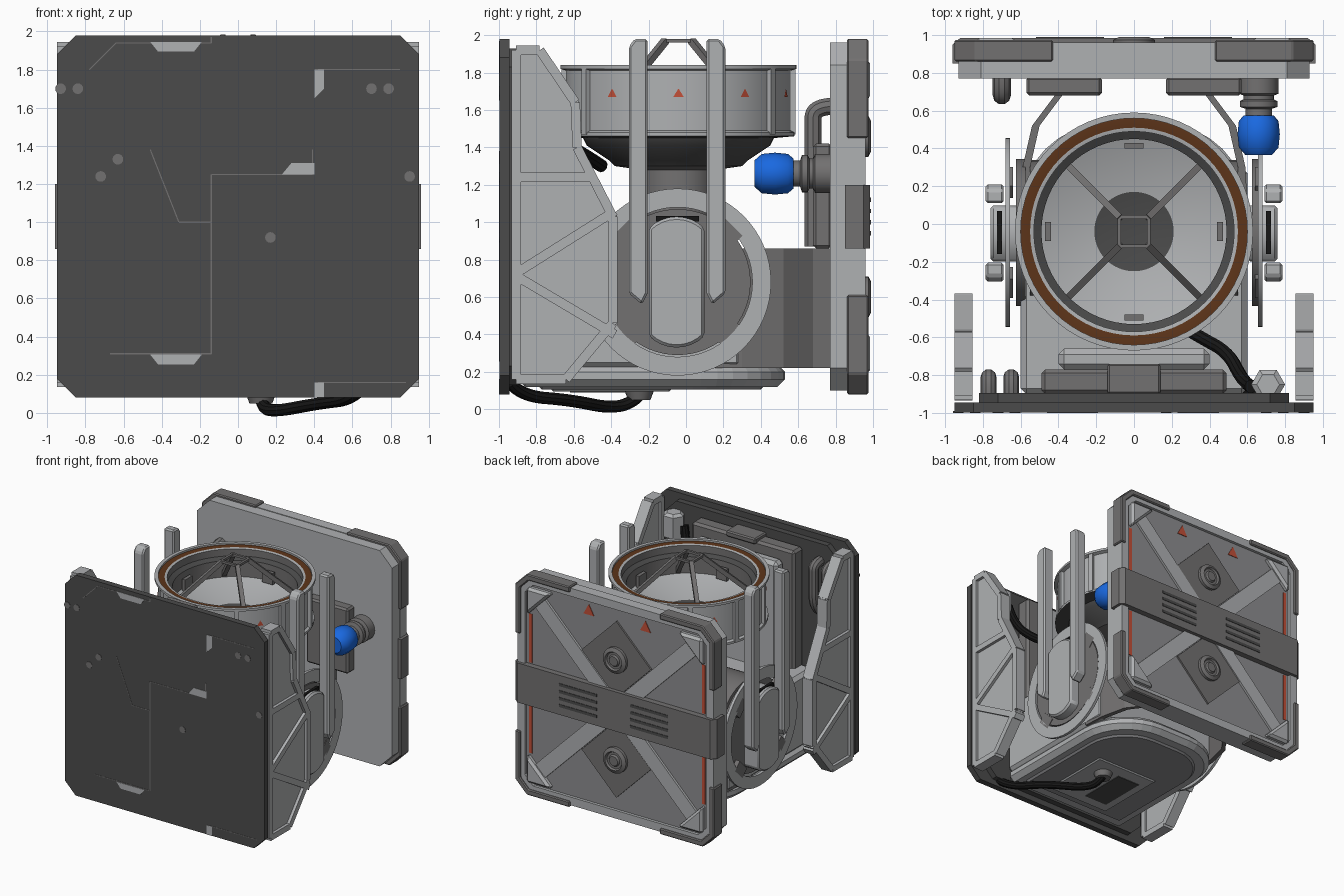
import bpy, bmesh, math
from mathutils import Vector, Matrix

if "Cube" in bpy.data.objects:
    bpy.data.objects.remove(bpy.data.objects["Cube"])

COLOURS = {"light_grey": (.43, .44, .45), "mid_grey": (.27, .27, .28), "steel": (.17, .165, .165),
           "charcoal": (.07, .07, .07), "black": (.008, .008, .008), "blue": (.01, .14, .75),
           "rust_brown": (.11, .035, .01), "orange_red": (.55, .08, .04)}
MATS = {}
for key, rgb in COLOURS.items():
    m = bpy.data.materials.new(key)
    m.use_nodes = True
    m.diffuse_color = (*rgb, 1)
    m.node_tree.nodes["Principled BSDF"].inputs["Base Color"].default_value = (*rgb, 1)
    MATS[key] = m
SIDES = (("left", 1), ("right", -1))


def finish(name, bm, colours, smooth=False, bevel=0):
    bmesh.ops.recalc_face_normals(bm, faces=bm.faces)
    mesh = bpy.data.meshes.new(name)
    bm.to_mesh(mesh)
    bm.free()
    ob = bpy.data.objects.new(name, mesh)
    bpy.context.collection.objects.link(ob)
    for c in colours:
        mesh.materials.append(MATS[c])
    if bevel:
        mod = ob.modifiers.new("edge_bevel", "BEVEL")
        mod.width, mod.segments = bevel, 1
    if smooth:
        bpy.ops.object.select_all(action="DESELECT")
        ob.select_set(True)
        bpy.context.view_layer.objects.active = ob
        bpy.ops.object.shade_smooth_by_angle(angle=math.radians(35))
    return ob


def prism(name, outline, axis, a, b, colour, bevel=0, smooth=False):
    """Extrude a flat outline along x, y or z from a to b."""
    place = {"x": lambda u, v: (a, u, v), "y": lambda u, v: (u, a, v), "z": lambda u, v: (u, v, a)}[axis]
    bm = bmesh.new()
    face = bm.faces.new([bm.verts.new(place(u, v)) for u, v in outline])
    new = bmesh.ops.extrude_face_region(bm, geom=[face])["geom"]
    shift = Vector([(b - a) * (axis == k) for k in "xyz"])
    bmesh.ops.translate(bm, vec=shift, verts=[v for v in new if isinstance(v, bmesh.types.BMVert)])
    return finish(name, bm, [colour], smooth, bevel)


def box(name, x, y, z, colour, bevel=0):
    rect = [(x[0], z[0]), (x[1], z[0]), (x[1], z[1]), (x[0], z[1])]
    return prism(name, rect, "y", *y, colour, bevel)


def chamfered(cx, cz, w, h, c):
    """Rectangle outline with cut corners."""
    quarter = [(w, h - c), (w - c, h)]
    q = quarter + [(-u, v) for u, v in quarter[::-1]]
    return [(cx + u, cz + v) for u, v in q + [(-u, -v) for u, v in q]]


def arc(cx, cy, r, start, end, n):
    angles = [math.radians(start + (end - start) * i / n) for i in range(n + 1)]
    return [(cx + r * math.cos(t), cy + r * math.sin(t)) for t in angles]


def lathe(name, profile, centre, axis="z", seg=64):
    """Spin (radius, height, colour) points; each colour paints the band after its point."""
    used = list(dict.fromkeys(p[2] for p in profile))
    bm = bmesh.new()
    rings = [[bm.verts.new((r * math.cos(math.tau * i / seg), r * math.sin(math.tau * i / seg), h))
              for i in range(seg)] for r, h, _ in profile]
    for k, (lo, hi) in enumerate(zip(rings, rings[1:])):
        for i in range(seg):
            j = (i + 1) % seg
            bm.faces.new((lo[i], lo[j], hi[j], hi[i])).material_index = used.index(profile[k][2])
    bmesh.ops.remove_doubles(bm, verts=bm.verts, dist=.0001)
    turn = {"z": Matrix(), "x": Matrix.Rotation(math.pi / 2, 4, "Y"), "y": Matrix.Rotation(-math.pi / 2, 4, "X")}
    bm.transform(Matrix.Translation(centre) @ turn[axis])
    return finish(name, bm, used, True)


def beam(name, p, q, width, depth, colour, side=(1, 0, 0)):
    """Rectangular bar from p to q; depth runs along the side direction."""
    p, q, side = Vector(p), Vector(q), Vector(side)
    along = (q - p).normalized()
    side = (side - along * side.dot(along)).normalized()
    up = along.cross(side)
    bm = bmesh.new()
    bmesh.ops.create_cube(bm, size=1)
    bm.transform(Matrix((along * (q - p).length, side * depth, up * width)).transposed().to_4x4())
    bmesh.ops.translate(bm, vec=(p + q) / 2, verts=bm.verts)
    return finish(name, bm, [colour])


def tube(name, points, radius, colour):
    curve = bpy.data.curves.new(name, "CURVE")
    curve.dimensions, curve.bevel_depth, curve.bevel_resolution = "3D", radius, 3
    curve.use_fill_caps = True
    spline = curve.splines.new("NURBS")
    spline.points.add(len(points) - 1)
    for sp, co in zip(spline.points, points):
        sp.co = (*co, 1)
    spline.use_endpoint_u, spline.order_u = True, 3
    helper = bpy.data.objects.new(name + "_path", curve)
    bm = bmesh.new()
    bpy.context.collection.objects.link(helper)
    bm.from_mesh(bpy.data.meshes.new_from_object(helper.evaluated_get(bpy.context.evaluated_depsgraph_get())))
    bpy.data.objects.remove(helper)
    return finish(name, bm, [colour], True)


# Front armour plate with seams, inlays and dots
prism("front_plate", chamfered(0, 1.03, .95, .95, .1), "y", -.997, -.945, "charcoal")
prism("front_plate_backing", chamfered(0, 1.03, .82, .9, .1), "y", -.945, -.895, "charcoal")
seams = [[(-.67, .31), (-.14, .31), (-.14, 1.25), (.39, 1.25), (.39, 1.38)],
         [(-.14, 1), (-.31, 1), (-.46, 1.38)], [(.42, 1.8), (.85, 1.8)], [(.42, .16), (.88, .16)],
         [(-.78, 1.8), (-.64, 1.94), (-.14, 1.94), (-.14, 1.97)]]
for path in seams:
    for (x0, z0), (x1, z1) in zip(path, path[1:]):
        beam("front_seam", (x0, -.997, z0), (x1, -.997, z1), .006, .004, "steel", (0, 1, 0))
for z in (1.945, .305):
    prism("front_inlay", [(-.46, z), (-.19, z), (-.23, z - .05), (-.42, z - .05)], "y", -1, -.99, "light_grey")
prism("front_inlay_middle", [(.23, 1.25), (.4, 1.25), (.4, 1.31), (.28, 1.31)], "y", -1, -.99, "light_grey")
prism("front_inlay_upper", [(.4, 1.8), (.45, 1.8), (.45, 1.7), (.4, 1.65)], "y", -1, -.99, "light_grey")
box("front_inlay_lower", (.4, .45), (-1, -.99), (.08, .16), "light_grey")
for x, z in [(-.93, 1.7), (-.84, 1.7), (.7, 1.7), (.79, 1.7), (-.63, 1.33), (-.72, 1.24), (.9, 1.24), (.17, .92)]:
    prism("front_dot", arc(x, z, .028, 0, 337.5, 15), "y", -1, -.99, "steel")

# Housing stacked behind the front plate
box("front_housing", (-.49, .49), (-.9, -.77), (.2, 1.86), "steel", .02)
box("front_housing_cover", (-.4, .4), (-.77, -.66), (.3, 1.78), "light_grey", .03)
box("front_housing_latch", (-.14, .14), (-.9, -.74), (1.84, 1.89), "steel", .01)
for x in (-.77, -.65):
    tube("front_pipe", [(x, -.9, 1.78), (x, -.81, 1.78), (x, -.81, 1.7), (x, -.81, 1.4), (x, -.9, 1.36)], .042, "steel")
lathe("hex_socket", [(0, -.1, "light_grey"), (.09, -.1, "light_grey"), (.09, .08, "light_grey"),
                     (.06, .1, "light_grey"), (0, .1, "light_grey")], (.71, -.85, 1.76), "z", 6)
tube("upper_cable", [(.62, -.86, 1.76), (.58, -.84, 1.6), (.5, -.68, 1.42), (.35, -.6, 1.4), (.1, -.45, 1.3)],
     .035, "black")

# Side truss panels: sheet, rim and ribs
truss = [(-.93, .16), (-.62, .16), (-.37, .46), (-.37, 1.03), (-.56, 1.4), (-.57, 1.64), (-.76, 1.92), (-.93, 1.92)]
ribs = [((-.92, 1.24), (-.5, 1.24)), ((-.92, .72), (-.38, 1.06)), ((-.92, .72), (-.38, .4))]
for side, s in SIDES:
    prism(side + "_truss_sheet", truss, "x", s * .875, s * .925, "light_grey")
    inner = [(y + (.022 if y < -.9 else -.022), z) for y, z in truss]
    for (y0, z0), (y1, z1) in list(zip(inner, inner[1:] + inner[:1])) + ribs:
        beam(side + "_truss_rib", (s * .903, y0, z0), (s * .903, y1, z1), .05, .094, "light_grey")

# Base tub with rounded rear end, underside panel and cable
foot = [(-.6, -.9), (.6, -.9)] + arc(.15, .08, .45, 0, 90, 8) + arc(-.15, .08, .45, 90, 180, 8)
prism("base_foot", foot, "z", .12, .24, "light_grey", .04)
prism("base_foot_panel", [(x * .84, y * .84 - .03) for x, y in foot], "z", .105, .14, "mid_grey", .015)
box("underside_frame", (-.3, .3), (-.72, -.08), (.095, .12), "light_grey", .01)
box("underside_vent", (-.22, .0), (-.62, -.2), (.09, .1), "charcoal")
lathe("cable_socket", [(0, -.05, "steel"), (.06, -.05, "steel"), (.09, .03, "steel"), (0, .03, "steel")],
      (.12, -.25, .1), seg=20)
tube("lower_cable", [(.66, -.94, .14), (.6, -.88, .07), (.42, -.62, .05), (.16, -.38, 0), (.12, -.25, .06),
                     (.12, -.24, .1)], .033, "black")
box("base_body", (-.6, .6), (-.9, .3), (.22, .85), "light_grey", .03)
prism("base_shoulder", arc(-.04, .68, .38, 0, 180, 16), "x", -.55, .55, "steel", smooth=True)

for side, s in SIDES:
    # Curved wall linking the body to the rear plate
    wall = [(.6, .1), (.59, .3), (.54, .52), (.42, .68), (.4, .78)]
    outline = wall + [(x - .04, y) for x, y in wall[::-1]]
    prism(side + "_link_wall", [(s * x, y) for x, y in outline], "z", .22, .86, "steel")
    box(side + "_rear_bracket", sorted((s * .17, s * .57)), (.68, .78), (.86, 1.42), "steel", .015)

    # Pivot wheel: hub disc, outer ring and rounded pod
    lathe(side + "_pivot_hub", [(0, 0, "steel"), (.39, 0, "steel"), (.39, .05, "steel"), (0, .05, "steel")],
          (s * .625, -.045, .68), "x")
    ring = [(.5, -.012), (.5, .012), (.4, .012), (.4, -.012), (.5, -.012)]
    lathe(side + "_pivot_ring", [(r, h, "light_grey") for r, h in ring], (s * .668, -.045, .68), "x")
    for k in range(4):
        t = math.radians(45 + 90 * k)
        y, z = math.cos(t), math.sin(t)
        beam(side + "_pivot_spoke", (s * .66, .33 * y - .045, .33 * z + .68), (s * .66, .42 * y - .045, .42 * z + .68),
             .14, .04, "steel")
    pod = arc(-.05, .82, .21, 45, 135, 8) + arc(-.05, .54, .21, 225, 315, 8)
    prism(side + "_pivot_pod", pod, "x", s * .6, s * .76, "light_grey", .015, True)
    box(side + "_pod_slot", sorted((s * .7, s * .725)), (-.16, .07), (1.005, 1.034), "black")

    # Upright prongs beside the drum
    for y in (-.255, .16):
        tip = 1 if y > 0 else -1
        shape = [(y - .05, .62), (y - .02 * tip, .56), (y + .05, .62), (y + .05, 1.98 - .04 * (tip > 0)),
                 (y + .02, 1.98), (y - .02, 1.98), (y - .05, 1.98 - .04 * (tip < 0))]
        prism(side + "_prong", shape, "x", s * .69, s * .785, "light_grey", .012)

# Drum with bowl, brown seal and dark underside cone
L, S, D = "light_grey", "steel", "charcoal"
CY = -.04
lathe("drum", [(0, 1.5, D), (.21, 1.5, L), (.49, 1.6, S), (.49, 1.74, D), (.53, 1.76, S), (.53, 1.82, L),
               (.55, 1.825, "rust_brown"), (.6, 1.825, L), (.6, 1.84, L), (.63, 1.84, L), (.63, 1.82, L),
               (.6, 1.81, L), (.6, 1.49, L), (.62, 1.48, L), (.62, 1.46, D), (.51, 1.45, D), (.49, 1.41, D),
               (.37, 1.33, D), (.34, 1.3, S), (.2, 1.28, S), (.2, .9, S), (0, .9, S)], (0, CY, 0))
for k in range(10):
    t = math.tau * k / 10
    u, n = Vector((-math.sin(t), math.cos(t), 0)), Vector((math.cos(t), math.sin(t), 0))
    bm = bmesh.new()
    base = Vector((0, CY, 1.69)) + n * .604
    bm.faces.new([bm.verts.new(base + u * a + Vector((0, 0, b))) for a, b in ((-.028, -.02), (.028, -.02), (0, .025))])
    finish("drum_warning_mark", bm, ["orange_red"])
    t += math.tau / 20
    x, y = .605 * math.cos(t), .605 * math.sin(t) + CY
    beam("drum_rib", (x, y, 1.47), (x, y, 1.82), .04, .04, L, (math.cos(t), math.sin(t), 0))

# Tripod-like guard over the bowl
for k in range(4):
    t = math.radians(45 + 90 * k)
    x, y = math.cos(t), math.sin(t)
    beam("guard_strut", (.1 * x, .1 * y + CY, 1.97), (.5 * x, .5 * y + CY, 1.62), .035, .035, S, (-y, x, 0))
    beam("guard_top_bar", (.11 * x, .11 * y + CY, 1.97), (-.11 * y, .11 * x + CY, 1.97), .02, .02, S, (0, 0, 1))
    box("bowl_clip", (-.05, .05), (.44, .47), (1.6, 1.7), S).matrix_world = (
        Matrix.Translation((0, CY, 0)) @ Matrix.Rotation(math.pi / 2 * k, 4, "Z"))

# Blue valve on a ribbed neck, and drain pipe on the other side
B = "blue"
lathe("valve_knob", [(0, -.11, B), (.07, -.11, B), (.105, -.07, B), (.112, 0, B), (.105, .07, B), (.08, .1, B),
                     (0, .1, B)], (.66, .475, 1.26), "y", 12)
lathe("valve_neck", [(0, -.02, S), (.07, -.02, S), (.07, .03, S), (.1, .04, S), (.1, .07, S), (.08, .08, S),
                     (.08, .1, S), (.105, .11, S), (.105, .2, S), (0, .2, S)], (.66, .58, 1.26), "y", 32)
tube("drain_pipe", [(-.7, .8, 1.62), (-.7, .68, 1.62), (-.7, .68, 1.5), (-.7, .68, 1.0), (-.7, .68, .87)], .048, S)

# Rear plate: inner slab, rim frame, corner guards
prism("rear_slab", chamfered(0, 1.03, .93, .93, .12), "y", .77, .87, "light_grey")
prism("rear_panel", chamfered(0, 1.03, .93, .93, .12), "y", .87, .935, "mid_grey")
rim = chamfered(0, 1.03, .9, .9, .1)
for (x0, z0), (x1, z1) in zip(rim, rim[1:] + rim[:1]):
    beam("rear_rim", (x0, .915, z0), (x1, .915, z1), .07, .09, "light_grey", (0, 1, 0))
for sx in (1, -1):
    for sz in (1, -1):
        guard = [(.43, .95), (.84, .95), (.95, .84), (.95, .42), (.9, .42), (.9, .82), (.82, .9), (.43, .9)]
        prism("corner_guard", [(sx * x, 1.03 + sz * z) for x, z in guard], "y", .86, .975, S, .008)
        gusset = [(.84, .6), (.84, .84), (.6, .84)]
        prism("corner_gusset", [(sx * x, 1.03 + sz * z) for x, z in gusset], "y", .92, .985, "light_grey", .02)
        beam("rear_cross_bar", (sx * .1, .94, 1.03 + sz * .1), (sx * .78, .94, 1.03 + sz * .78), .13, .03, "light_grey",
             (0, 1, 0))
        box("rear_stripe", sorted((sx * .81, sx * .84)), (.93, .938), sorted((1.03 + sz * .18, 1.03 + sz * .6)),
            "orange_red")
    prism("rear_warning_mark", [(sx * .27 - .05, 1.77), (sx * .27 + .05, 1.77), (sx * .27, 1.86)], "y", .932, .94,
          "orange_red")
    for k in range(4):
        z = .94 + .06 * k
        box("band_slot", sorted((sx * .16, sx * .52)), (.983, .989), (z - .012, z + .012), D)

# Rear diamonds with bolts, and the slotted belt
for z in (1.46, .6):
    prism("rear_diamond", [(-.33, z), (0, z - .33), (.33, z), (0, z + .33)], "y", .93, .95, S)
    lathe("rear_bolt", [(.11, 0, S), (.11, .03, S), (.08, .045, S), (.07, .03, S), (.05, .03, S), (.04, .045, S),
                        (0, .045, S)], (0, .945, z), "y", 24)
belt = [(-.96, .85), (-.96, .95), (-.92, .985), (.92, .985), (.96, .95), (.96, .85)]
prism("rear_belt", belt, "z", .86, 1.2, S)
